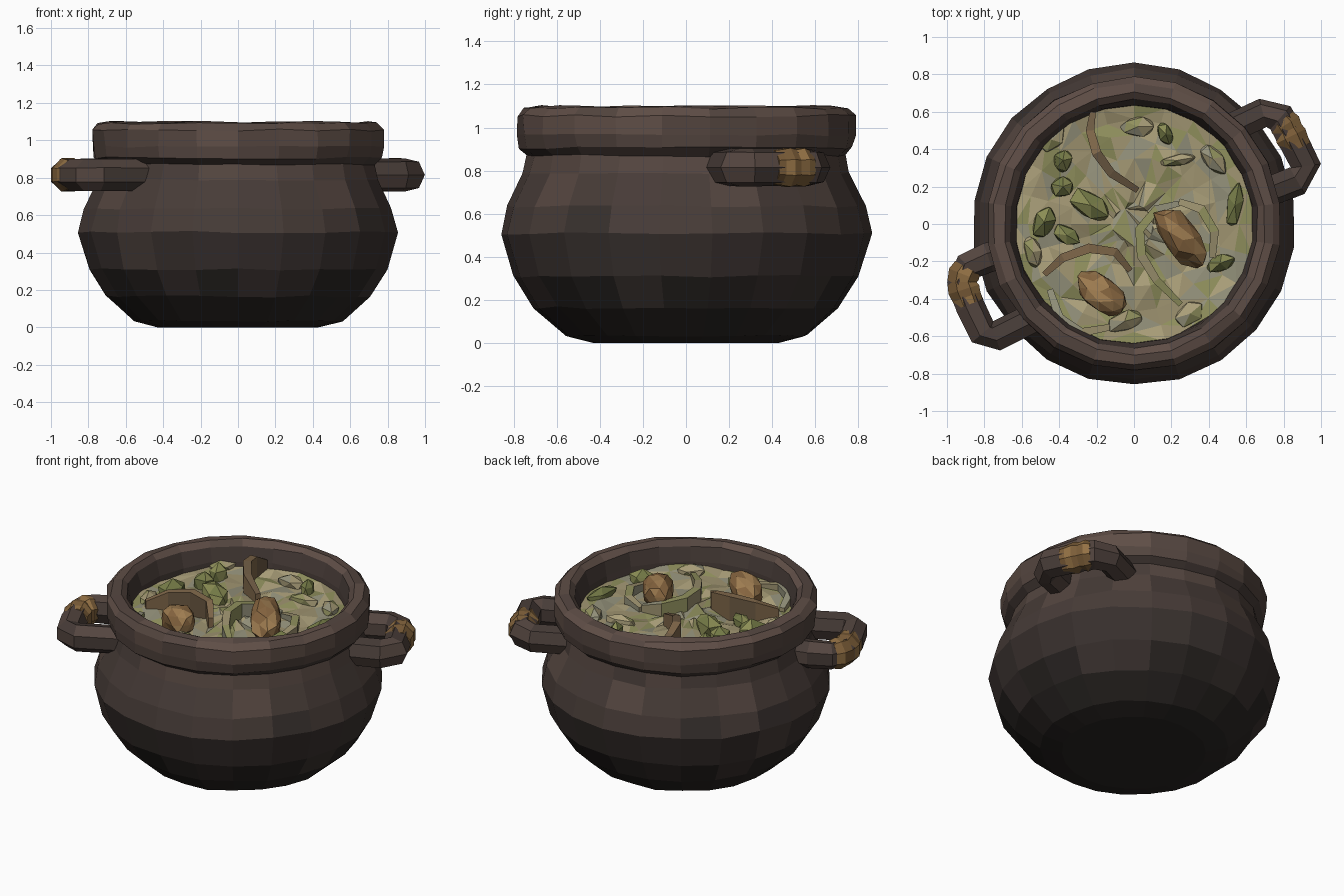
import bpy, bmesh, math, random
from mathutils import Vector, Matrix

if "Cube" in bpy.data.objects:
    bpy.data.objects.remove(bpy.data.objects["Cube"])

random.seed(4)


def mat(name, r, g, b):
    m = bpy.data.materials.new(name)
    m.diffuse_color = (r, g, b, 1)
    m.use_nodes = True
    m.node_tree.nodes["Principled BSDF"].inputs["Base Color"].default_value = m.diffuse_color
    return m


CLAY = [mat("clay_%d" % i, *c) for i, c in enumerate([
    (0.022, 0.018, 0.016), (0.040, 0.030, 0.027), (0.062, 0.044, 0.038),
    (0.088, 0.060, 0.050), (0.115, 0.076, 0.062)])]
BROTH = [mat("broth_%d" % i, *c) for i, c in enumerate([
    (0.42, 0.36, 0.20), (0.34, 0.29, 0.16), (0.30, 0.29, 0.20), (0.28, 0.28, 0.11)])]
ROPE = [mat("rope_light", 0.30, 0.17, 0.06), mat("rope_dark", 0.20, 0.11, 0.04)]
MEAT = [mat("meat_light", 0.34, 0.20, 0.08), mat("meat_dark", 0.24, 0.13, 0.05)]
GREEN = [mat("herb_light", 0.26, 0.27, 0.09), mat("herb_dark", 0.17, 0.19, 0.06)]
PEEL = [mat("peel_light", 0.22, 0.14, 0.07), mat("peel_dark", 0.15, 0.10, 0.055)]


def finish(name, bm, mats, pick=None):
    bmesh.ops.recalc_face_normals(bm, faces=bm.faces)
    for f in bm.faces:
        f.material_index = pick(f) if pick else random.randrange(len(mats))
    me = bpy.data.meshes.new(name)
    bm.to_mesh(me)
    bm.free()
    for m in mats:
        me.materials.append(m)
    ob = bpy.data.objects.new(name, me)
    bpy.context.collection.objects.link(ob)
    return ob


def bridge(bm, rings):
    for a, b in zip(rings, rings[1:]):
        n = len(a)
        for i in range(n):
            bm.faces.new((a[i], a[(i + 1) % n], b[(i + 1) % n], b[i]))


def lathe(bm, profile, n, jitter):
    rings = []
    for r, z in profile:
        ring = []
        for i in range(n):
            a = math.tau * i / n + math.pi / 2
            rr = r + random.uniform(-jitter, jitter)
            zz = max(0, z + (random.uniform(-jitter, jitter) if z > 0 else 0))
            ring.append(bm.verts.new((rr * math.cos(a), rr * math.sin(a), zz)))
        rings.append(ring)
    bridge(bm, rings)
    return rings


def sweep(name, path, w, h, scale, sides, mats):
    """Tube of half-width w and half-height h along a path, capped."""
    bm = bmesh.new()
    pts = [Vector(p) for p in path]
    rings = []
    for i, p in enumerate(pts):
        t = pts[min(i + 1, len(pts) - 1)] - pts[max(i - 1, 0)]
        side = Vector((t.y, -t.x, 0)).normalized()
        ring = []
        for k in range(sides):
            a = math.tau * (k + 0.5) / sides
            ring.append(bm.verts.new(p + (side * w * math.cos(a)
                        + Vector((0, 0, h * math.sin(a)))) * scale[i]))
        rings.append(ring)
    bridge(bm, rings)
    bm.faces.new(rings[0])
    bm.faces.new(rings[-1])
    return finish(name, bm, mats)


def lump(name, x, y, z, size, angle, mats, sub=1, tilt=0.0):
    bm = bmesh.new()
    bmesh.ops.create_icosphere(bm, subdivisions=sub, radius=1)
    for v in bm.verts:
        v.co *= random.uniform(0.85, 1.1)
    bmesh.ops.transform(bm, verts=bm.verts, matrix=Matrix.Translation((x, y, z))
                        @ Matrix.Rotation(math.radians(angle), 4, 'Z')
                        @ Matrix.Rotation(math.radians(tilt), 4, 'Y')
                        @ Matrix.Diagonal((*size, 1)))
    return finish(name, bm, mats)


# Pot: belly, neck, thick rim and inner wall
bm = bmesh.new()
profile = [(0.43, 0), (0.56, 0.035), (0.71, 0.165), (0.805, 0.31), (0.86, 0.51),
           (0.83, 0.635), (0.755, 0.79), (0.735, 0.87), (0.775, 0.905), (0.785, 0.965),
           (0.785, 1.055), (0.755, 1.09), (0.70, 1.098), (0.665, 1.07), (0.64, 0.98), (0.63, 0.88)]
rings = lathe(bm, profile, 22, 0.006)
bm.faces.new(rings[0])


def clay_shade(f):
    c = f.calc_center_median()
    if math.hypot(c.x, c.y) < 0.66 and c.z > 0.8:
        return 2
    level = c.z * 3.6 + random.uniform(-0.35, 0.35)
    if 0.83 < c.z < 0.92:
        level = 2
    return max(0, min(4, int(level + 0.2)))


finish("pot", bm, CLAY, clay_shade)

# Handles
Z = 0.815
right = [(0.48, 0.49), (0.69, 0.59), (0.78, 0.565), (0.84, 0.46), (0.915, 0.31), (0.87, 0.235), (0.60, 0.13)]
left = [(-0.58, -0.12), (-0.78, -0.175), (-0.89, -0.225), (-0.925, -0.31), (-0.88, -0.44),
        (-0.81, -0.585), (-0.74, -0.605), (-0.45, -0.46)]
for name, path in (("handle_right", right), ("handle_left", left)):
    sweep(name, [(x, y, Z) for x, y in path], 0.083, 0.088,
          [random.uniform(0.96, 1.04) for _ in path], 7, CLAY[2:4])

# Rope wrappings on the handles
for name, path in (("rope_right", [(0.79, 0.555), (0.81, 0.53), (0.825, 0.50), (0.84, 0.47), (0.86, 0.43), (0.875, 0.40)]),
                   ("rope_left", [(-0.89, -0.235), (-0.91, -0.27), (-0.92, -0.31), (-0.91, -0.35), (-0.895, -0.39), (-0.88, -0.43)])):
    sweep(name, [(x, y, Z) for x, y in path], 0.082, 0.086,
          [1.0, 1.12, 1.03, 1.13, 1.04, 1.0], 8, ROPE)

# Broth surface with ripples
bm = bmesh.new()
rings = lathe(bm, [(0.645, 0.95), (0.56, 0.94), (0.46, 0.93), (0.35, 0.935), (0.23, 0.93), (0.11, 0.94)], 24, 0.018)
bm.faces.new(rings[-1])
bmesh.ops.triangulate(bm, faces=bm.faces)
finish("broth", bm, BROTH)


def ring_slice(name, pts, top, mats):
    """Thin curved vegetable slice standing in the broth, tapered at the ends."""
    n = len(pts)
    path, sc = [], []
    for i, (x, y) in enumerate(pts):
        s = math.sin(math.pi * (i + 0.5) / n)
        path.append((x, y, 0.92 + (top - 0.92) * 0.35 * s))
        sc.append(0.45 + 0.55 * s)
    sweep(name, path, 0.036, (top - 0.92) * 0.92, sc, 4, mats)


ring_slice("peel_back", [(-0.22, 0.60), (-0.235, 0.50), (-0.20, 0.38), (-0.12, 0.27), (0.02, 0.18)], 1.08, PEEL)
ring_slice("peel_left", [(-0.48, -0.27), (-0.38, -0.18), (-0.24, -0.13), (-0.10, -0.15), (-0.02, -0.25)], 1.07, PEEL)
ring_slice("onion_centre", [(0.24, 0.11), (0.12, 0.08), (0.03, -0.03), (0.04, -0.17), (0.12, -0.30), (0.25, -0.43)], 1.03, BROTH[1:])
ring_slice("onion_right", [(0.24, 0.12), (0.36, 0.08), (0.43, -0.04), (0.42, -0.18)], 0.99, BROTH[1:])
ring_slice("onion_left", [(-0.45, -0.35), (-0.40, -0.50), (-0.28, -0.58), (-0.12, -0.55)], 0.99, BROTH[1:])

# Meat pieces
lump("meat_right", 0.25, -0.07, 0.99, (0.19, 0.105, 0.10), -52, MEAT, 2, 12)
lump("meat_left", -0.17, -0.37, 0.99, (0.17, 0.095, 0.10), -35, MEAT, 2, -10)

# Vegetable pieces
for i, (x, y, a, b, c, ang) in enumerate([
        (-0.23, 0.10, 0.14, 0.075, 0.09, -32), (-0.38, 0.34, 0.07, 0.055, 0.10, 80),
        (-0.38, 0.20, 0.07, 0.06, 0.09, 20), (0.17, 0.48, 0.07, 0.045, 0.08, -70),
        (0.46, -0.21, 0.09, 0.05, 0.07, 20), (-0.48, 0.01, 0.11, 0.06, 0.08, 70),
        (-0.36, -0.06, 0.09, 0.05, 0.06, -30), (0.54, 0.10, 0.13, 0.05, 0.05, 80)]):
    lump("herb_%d" % i, x, y, 0.95, (a, b, c), ang, GREEN)
for i, (x, y, a, b, c, ang) in enumerate([
        (0.23, 0.34, 0.11, 0.035, 0.06, 10), (-0.44, 0.45, 0.10, 0.06, 0.05, 45),
        (-0.05, -0.52, 0.12, 0.06, 0.06, 15), (0.30, -0.48, 0.10, 0.06, 0.05, 40),
        (0.42, 0.35, 0.11, 0.06, 0.05, -50), (0.02, 0.52, 0.10, 0.06, 0.05, 0),
        (-0.54, -0.15, 0.05, 0.10, 0.05, 10)]):
    lump("potato_%d" % i, x, y, 0.945, (a, b, c), ang, BROTH)
